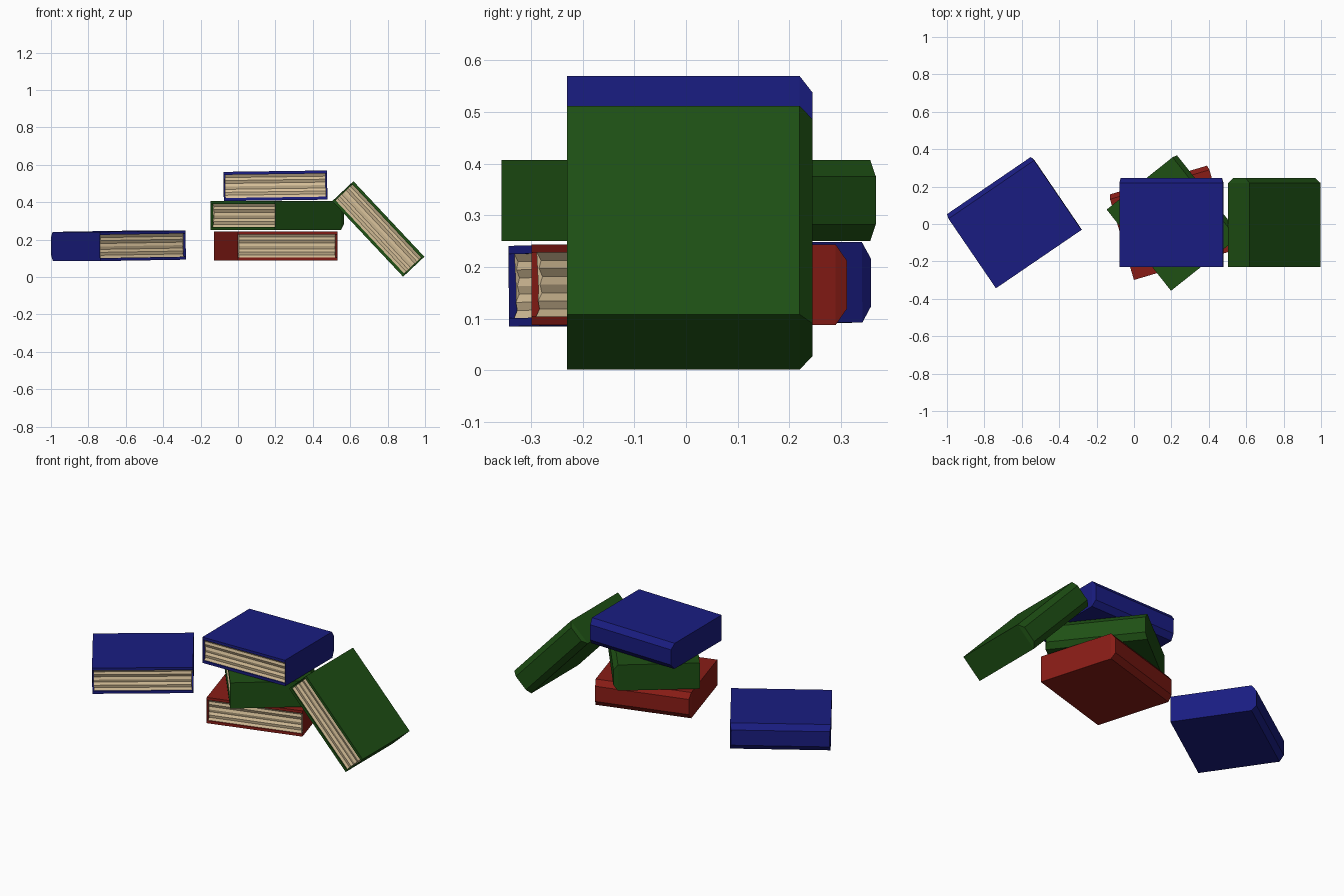
import bpy, bmesh
from math import radians
from mathutils import Euler

if "Cube" in bpy.data.objects:
    bpy.data.objects.remove(bpy.data.objects["Cube"])


def material(name, rgb):
    m = bpy.data.materials.new(name)
    m.diffuse_color = (*rgb, 1)
    m.use_nodes = True
    m.node_tree.nodes["Principled BSDF"].inputs["Base Color"].default_value = m.diffuse_color
    return m


BLUE = material("blue_cloth", (0.01, 0.012, 0.22))
RED = material("red_cloth", (0.25, 0.012, 0.008))
GREEN = material("green_cloth", (0.013, 0.08, 0.007))
PAPER = material("paper", (0.68, 0.53, 0.32))


def extrude_profile(name, profile, mat, loc, rot):
    """Closed (half_length, y, z) profile swept from -x to +x."""
    bm = bmesh.new()
    left = [bm.verts.new((-h, y, z)) for h, y, z in profile]
    right = [bm.verts.new((h, y, z)) for h, y, z in profile]
    n = len(profile)
    for i in range(n):
        j = (i + 1) % n
        bm.faces.new((left[i], left[j], right[j], right[i]))
    caps = [bm.faces.new(left), bm.faces.new(right)]
    bmesh.ops.triangulate(bm, faces=caps)
    bmesh.ops.recalc_face_normals(bm, faces=bm.faces[:])
    mesh = bpy.data.meshes.new(name)
    bm.to_mesh(mesh)
    bm.free()
    mesh.materials.append(mat)
    ob = bpy.data.objects.new(name, mesh)
    bpy.context.collection.objects.link(ob)
    ob.location = loc
    ob.rotation_euler = Euler(rot)


# C-shaped cover with a chamfered spine on +y
half = [(0.277, -0.23, 0.078), (0.277, 0.22, 0.078), (0.271, 0.245, 0.046)]
inner = [(0.277, -0.23, -0.062), (0.273, 0.208, -0.062)]
COVER = (half + [(h, y, -z) for h, y, z in reversed(half)]
         + inner + [(h, y, -z) for h, y, z in reversed(inner)])

# page block with a rippled fore edge on -y
ripple = [-0.224, -0.216, -0.219, -0.211, -0.215, -0.210, -0.217, -0.213, -0.222]
PAGES = [(0.269, y, -0.063 + 0.126 * i / 8) for i, y in enumerate(ripple)]
PAGES += [(0.269, 0.210, 0.063), (0.269, 0.210, -0.063)]


def book(name, mat, loc, tilt, turn):
    rot = (0, radians(tilt), radians(turn))
    extrude_profile(name + "_cover", COVER, mat, loc, rot)
    extrude_profile(name + "_pages", PAGES, PAPER, loc, rot)


# lone book, stack of three, leaning book
book("side_book", BLUE, (-0.638, 0.003, 0.167), -0.8, 34.3)
book("bottom_book", RED, (0.20, 0.0, 0.166), 0, 16.5)
book("middle_book", GREEN, (0.206, 0.003, 0.329), 0, -51.6)
book("top_book", BLUE, (0.20, 0.0, 0.488), -0.8, 0)
book("leaning_book", GREEN, (0.75, 0.0, 0.257), 46.8, 0)
